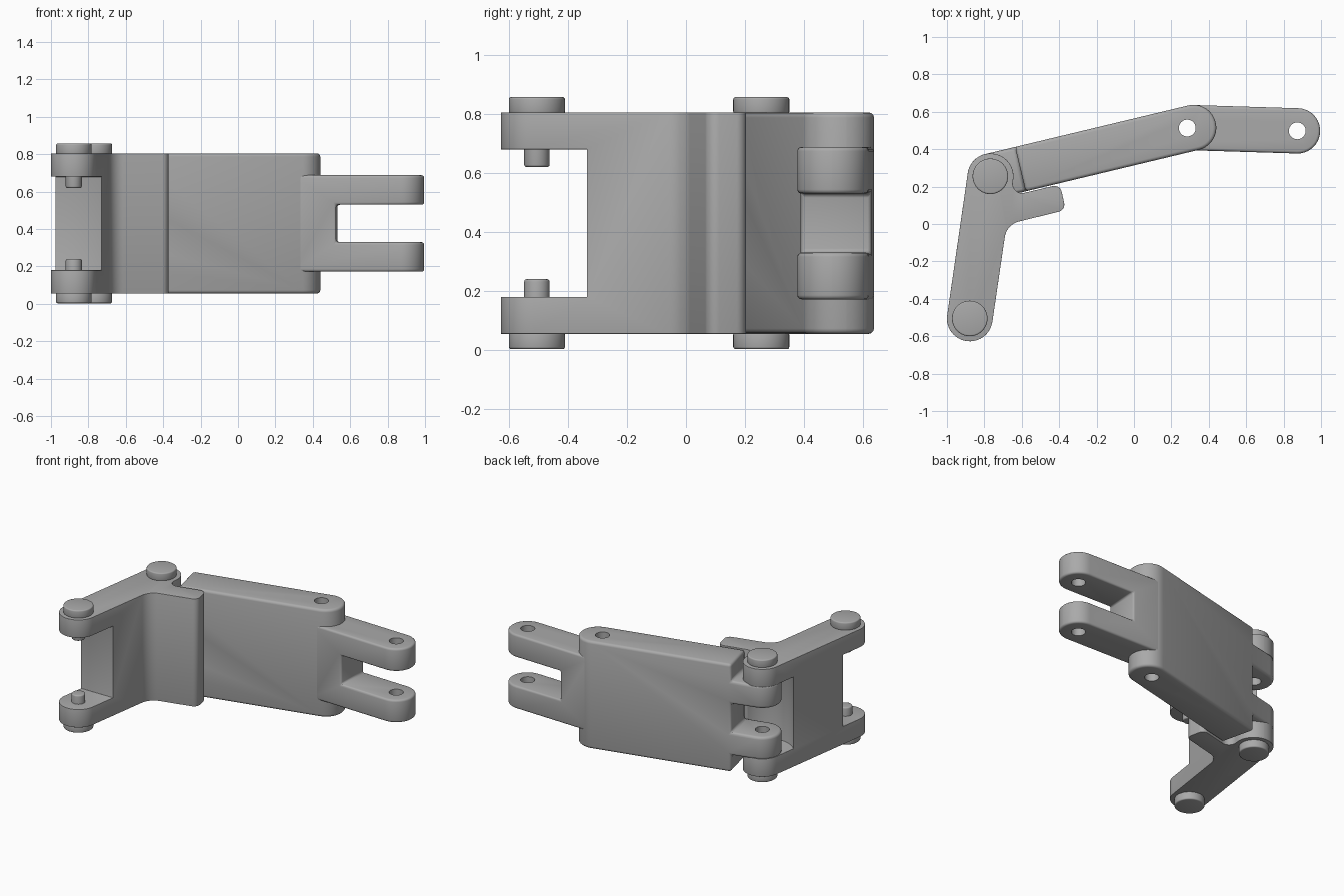
import bpy, bmesh, math
from mathutils import Vector

cube = bpy.data.objects.get("Cube")
if cube:
    bpy.data.objects.remove(cube)

grey = bpy.data.materials.new("plain grey")
grey.use_nodes = True
grey.diffuse_color = (0.4, 0.4, 0.4, 1)
grey.node_tree.nodes["Principled BSDF"].inputs["Base Color"].default_value = (0.4, 0.4, 0.4, 1)

MID = 0.43                      # mirror height of the whole assembly
R = 0.122                       # radius of every knuckle
FRONT = Vector((-0.878, -0.505))
HINGE = Vector((-0.768, 0.255))
KNUCKLE = Vector((0.318, 0.515))
TIP = Vector((0.873, 0.498))


def rounded(corners):
    """Outline from (x, y, radius) corners, each replaced by a tangent arc."""
    out = []
    for i, (x, y, r) in enumerate(corners):
        p = Vector((x, y))
        a = (Vector(corners[i - 1][:2]) - p).normalized()
        b = (Vector(corners[(i + 1) % len(corners)][:2]) - p).normalized()
        if r == 0:
            out.append(p)
            continue
        half = a.angle(b) / 2
        centre = p + (a + b).normalized() * (r / math.sin(half))
        start = p + a * (r / math.tan(half)) - centre
        end = p + b * (r / math.tan(half)) - centre
        sweep = math.atan2(start.x * end.y - start.y * end.x, start.dot(end))
        n = max(4, round(abs(sweep) / math.radians(9)))
        for k in range(n + 1):
            t = sweep * k / n
            c, s = math.cos(t), math.sin(t)
            out.append(centre + Vector((start.x * c - start.y * s, start.x * s + start.y * c)))
    return out


def circle(c, r, n=40):
    return [c + r * Vector((math.cos(k * math.tau / n), math.sin(k * math.tau / n))) for k in range(n)]


def strip(a, b, s0, s1, w, r0=0, r1=0):
    """Strip of half width w along the line a-b, from distance s0 to s1 past a."""
    d = (b - a).normalized()
    n = Vector((-d.y, d.x))
    spec = ((s0, -w, r0), (s1, -w, r1), (s1, w, r1), (s0, w, r0))
    return rounded([(*(a + d * s + n * t), r) for s, t, r in spec])


def prism(name, outline, z0, z1):
    bm = bmesh.new()
    low = [bm.verts.new((p.x, p.y, z0)) for p in outline]
    top = [bm.verts.new((p.x, p.y, z1)) for p in outline]
    bm.faces.new(low)
    bm.faces.new(top)
    for i in range(len(low)):
        bm.faces.new((low[i - 1], low[i], top[i], top[i - 1]))
    bmesh.ops.recalc_face_normals(bm, faces=bm.faces)
    me = bpy.data.meshes.new(name)
    bm.to_mesh(me)
    bm.free()
    me.materials.append(grey)
    ob = bpy.data.objects.new(name, me)
    bpy.context.collection.objects.link(ob)
    return ob


def finish(ob, slots=(), holes=(), bevel=0.014):
    """Cut the slots, round the edges, then drill the holes."""
    def cut(tools):
        for tool in tools:
            tool.hide_render = True
            m = ob.modifiers.new("cut", "BOOLEAN")
            m.operation, m.solver, m.object = "DIFFERENCE", "EXACT", tool
    cut(slots)
    m = ob.modifiers.new("round edges", "BEVEL")
    m.width, m.segments, m.limit_method = bevel, 3, "ANGLE"
    m.angle_limit = math.radians(35)
    cut(holes)
    dg = bpy.context.evaluated_depsgraph_get()
    me = bpy.data.meshes.new_from_object(ob.evaluated_get(dg))
    ob.modifiers.clear()
    ob.data = me
    for tool in (*slots, *holes):
        bpy.data.objects.remove(tool)
    bpy.ops.object.select_all(action="DESELECT")
    ob.select_set(True)
    bpy.context.view_layer.objects.active = ob
    bpy.ops.object.shade_smooth_by_angle(angle=math.radians(35))


def drill(c):
    return prism("drill", circle(c, 0.045), -1, 2)


# Angled bracket: two forked ends and a side flange
d = (HINGE - FRONT).normalized() * R
n = Vector((-d.y, d.x))
bracket = prism("angled_bracket", rounded([
    (*(FRONT - d + n), R - 0.001), (*(FRONT - d - n), R - 0.001),
    (-0.681, -0.003, 0.1), (-0.365, 0.075, 0.04), (-0.395, 0.212, 0.04),
    (-0.657, 0.15, 0.05), (*(HINGE + d - n), R - 0.001), (*(HINGE + d + n), R - 0.001),
]), 0.055, 0.805)
front_slot = prism("front_slot", rounded([
    (-1.3, -0.9, 0), (-0.4, -0.9, 0), (-0.4, -0.335, 0), (-1.3, -0.335, 0)]), 0.18, 0.68)
hinge_slot = prism("hinge_slot", circle(HINGE, 0.2), 0.18, 0.68)
finish(bracket, [front_slot, hinge_slot])

# Long link: full-height slab with two fingers reaching into the bracket
length = (KNUCKLE - HINGE).length
link = prism("long_link", strip(HINGE, KNUCKLE, -R, length + R, R, R - 0.001, R - 0.001), 0.055, 0.805)
gaps = [prism("gap", strip(HINGE, KNUCKLE, -0.4, 0.165, 0.4), z0, z1)
        for z0, z1 in ((-0.2, 0.172), (0.33, 0.53), (0.688, 1.1))]
finish(link, gaps, [drill(HINGE), drill(Vector((0.285, 0.513)))], 0.018)

# End link: two tabs joined by a web next to the knuckle
reach = (TIP - KNUCKLE).length
end_link = prism("end_link", strip(KNUCKLE, TIP, -0.06, reach + R, R - 0.001, 0.05, R - 0.002), 0.172, 0.688)
tab_gap = prism("tab_gap", strip(KNUCKLE, TIP, 0.21, 1.2, 0.4), 0.33, 0.53)
finish(end_link, [tab_gap], [drill(TIP), drill(Vector((0.285, 0.513)))])

# Headed pins, mirrored top and bottom
for label, c in (("front", FRONT), ("hinge", HINGE)):
    for side, sign in (("upper", 1), ("lower", -1)):
        for part, r, h0, h1 in (("pin_head", 0.095, 0.37, 0.427), ("pin_shaft", 0.043, 0.19, 0.38)):
            z0, z1 = sorted((MID + sign * h0, MID + sign * h1))
            finish(prism(f"{label}_{side}_{part}", circle(c, r), z0, z1), bevel=0.008)
